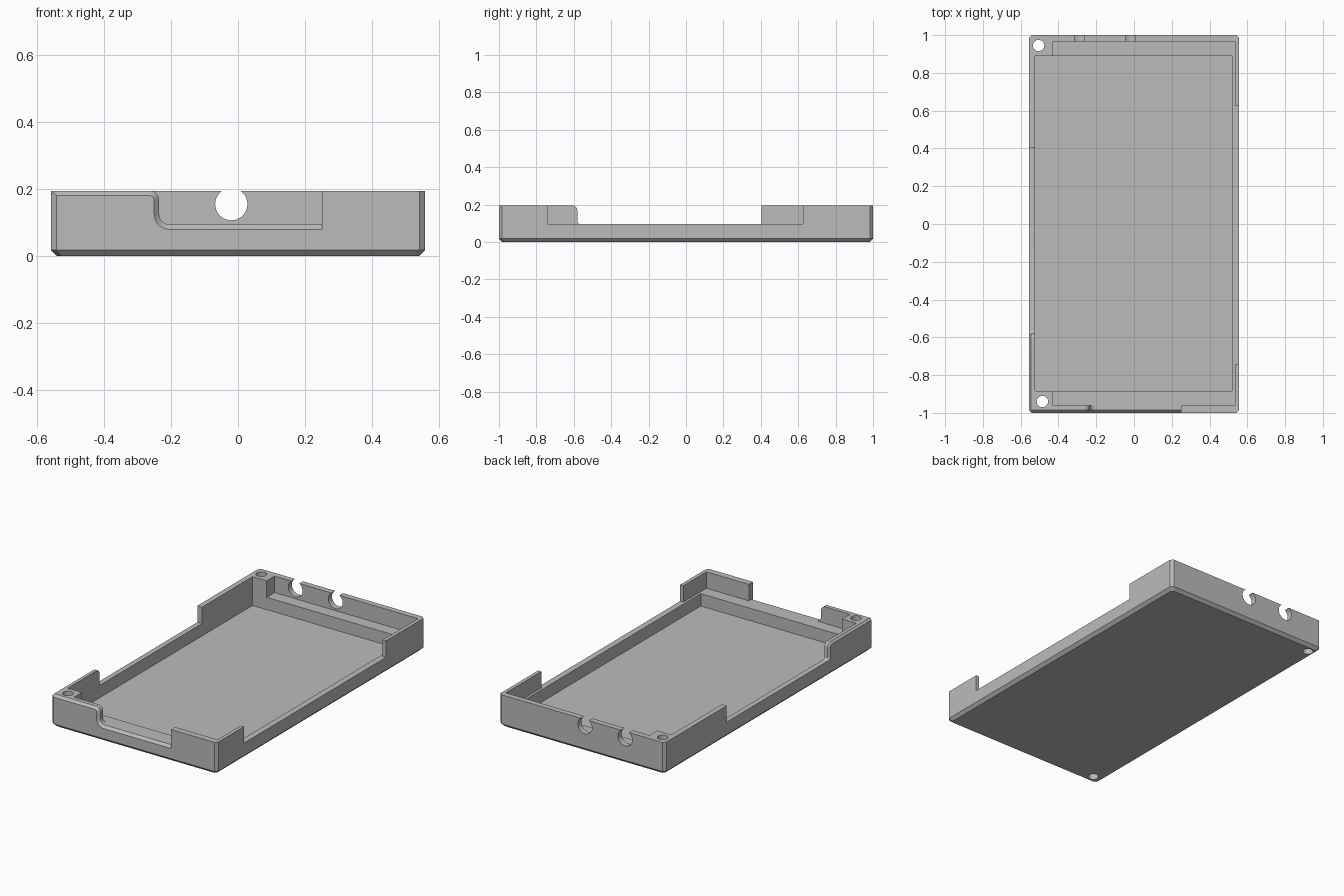
import bpy, bmesh, math

old = bpy.data.objects.get("Cube")
if old:
    bpy.data.objects.remove(old, do_unlink=True)

HX, HY, TOP, RIM, FLOOR = 0.557, 1.0, 0.195, 0.095, 0.02
HIGH = 0.3

grey = bpy.data.materials.new("plain grey")
grey.use_nodes = True
colour = (0.5, 0.5, 0.5, 1)
grey.diffuse_color = colour
grey.node_tree.nodes["Principled BSDF"].inputs["Base Color"].default_value = colour


def loft(name, rings):
    """Closed solid through matching rings of points."""
    bm = bmesh.new()
    loops = [[bm.verts.new(p) for p in ring] for ring in rings]
    n = len(loops[0])
    for a, b in zip(loops, loops[1:]):
        for i in range(n):
            j = (i + 1) % n
            bm.faces.new((a[i], a[j], b[j], b[i]))
    bm.faces.new(loops[0])
    bm.faces.new(loops[-1])
    bmesh.ops.recalc_face_normals(bm, faces=bm.faces)
    mesh = bpy.data.meshes.new(name)
    bm.to_mesh(mesh)
    bm.free()
    mesh.materials.append(grey)
    obj = bpy.data.objects.new(name, mesh)
    bpy.context.scene.collection.objects.link(obj)
    return obj


def box(x0, x1, y0, y1, z0, z1=HIGH):
    return loft("cutter", [[(x0, y0, z), (x1, y0, z), (x1, y1, z), (x0, y1, z)]
                           for z in (z0, z1)])


def circle(r, n=40):
    return [(r * math.cos(math.tau * i / n), r * math.sin(math.tau * i / n))
            for i in range(n)]


def arc(cu, cz, r, start, end, sign, lift=1):
    """Arc points, each with the direction in which the chamfer widens."""
    out = []
    for i in range(7):
        a = math.radians(start + (end - start) * i / 6)
        c, s = math.cos(a), math.sin(a)
        out.append((cu + r * c, cz + r * s, sign * c, sign * s * lift))
    return out


def notch(edge, end, r, far, size, wall, place, lift=1):
    """Wall notch with a chamfered outer edge running round its rounded side."""
    crest = TOP + 0.001
    path = [(-1.3, crest, 0, -1)]
    path += arc(edge - 0.03, crest - 0.03, 0.03, 90, 0, -1)
    path += arc(edge + r, RIM + r, r, 180, 270, 1, lift)
    path += [(end, RIM, 0, -lift), (end, HIGH, 0, 0), (-1.3, HIGH, 0, 0)]
    # the first arc widens into the wall, towards its own centre
    rings = []
    for depth, grow in ((far, 0), (wall - size, 0), (wall + 0.01, size + 0.01)):
        rings.append([place(u + du * grow, depth, z + dz * grow)
                      for u, z, du, dz in path])
    return loft("cutter", rings)


# tray shell: chamfered corners and bottom edge
def outline(inset, z, c=0.016):
    x, y = HX - inset, HY - inset
    return [(-x + c, -y, z), (x - c, -y, z), (x, -y + c, z), (x, y - c, z),
            (x - c, y, z), (-x + c, y, z), (-x, y - c, z), (-x, -y + c, z)]


tray = loft("tray", [outline(0.018, 0), outline(0, 0.018), outline(0, TOP)])

# main pocket, upper ledge recess and the plain side notch
cutters = [
    box(-0.525, 0.52, -0.885, 0.89, FLOOR),
    box(-0.43, 0.535, -0.96, 0.965, RIM),
    box(0.525, 0.7, -0.74, 0.625, RIM),
]

# front and side notches with chamfered edges
cutters.append(notch(-0.235, 0.25, 0.03, 0.95, 0.015, HY,
                     lambda u, d, z: (u, -d, z)))
cutters.append(notch(-0.58, 0.405, 0.015, 0.515, 0.012, HX,
                     lambda u, d, z: (-d, u, z), 0))

# cable openings in the back wall
for x in (-0.29, -0.02):
    cutters.append(loft("cutter", [[(x + a, y, 0.155 + b) for a, b in circle(0.048)]
                                   for y in (0.93, 1.1)]))

# screw holes through the corner posts
for x, y in ((-0.505, 0.945), (-0.485, -0.94)):
    cutters.append(loft("cutter", [[(x + a, y + b, z) for a, b in circle(0.03)]
                                   for z in (-0.1, HIGH)]))

bpy.context.view_layer.objects.active = tray
for cutter in cutters:
    cutter.hide_render = True
    mod = tray.modifiers.new("cut", 'BOOLEAN')
    mod.operation = 'DIFFERENCE'
    mod.solver = 'EXACT'
    mod.object = cutter
    bpy.ops.object.modifier_apply(modifier=mod.name)
    bpy.data.objects.remove(cutter, do_unlink=True)

# smooth the round holes, keep the other edges sharp
bpy.ops.object.select_all(action='DESELECT')
tray.select_set(True)
bpy.ops.object.shade_smooth_by_angle(angle=math.radians(20))
